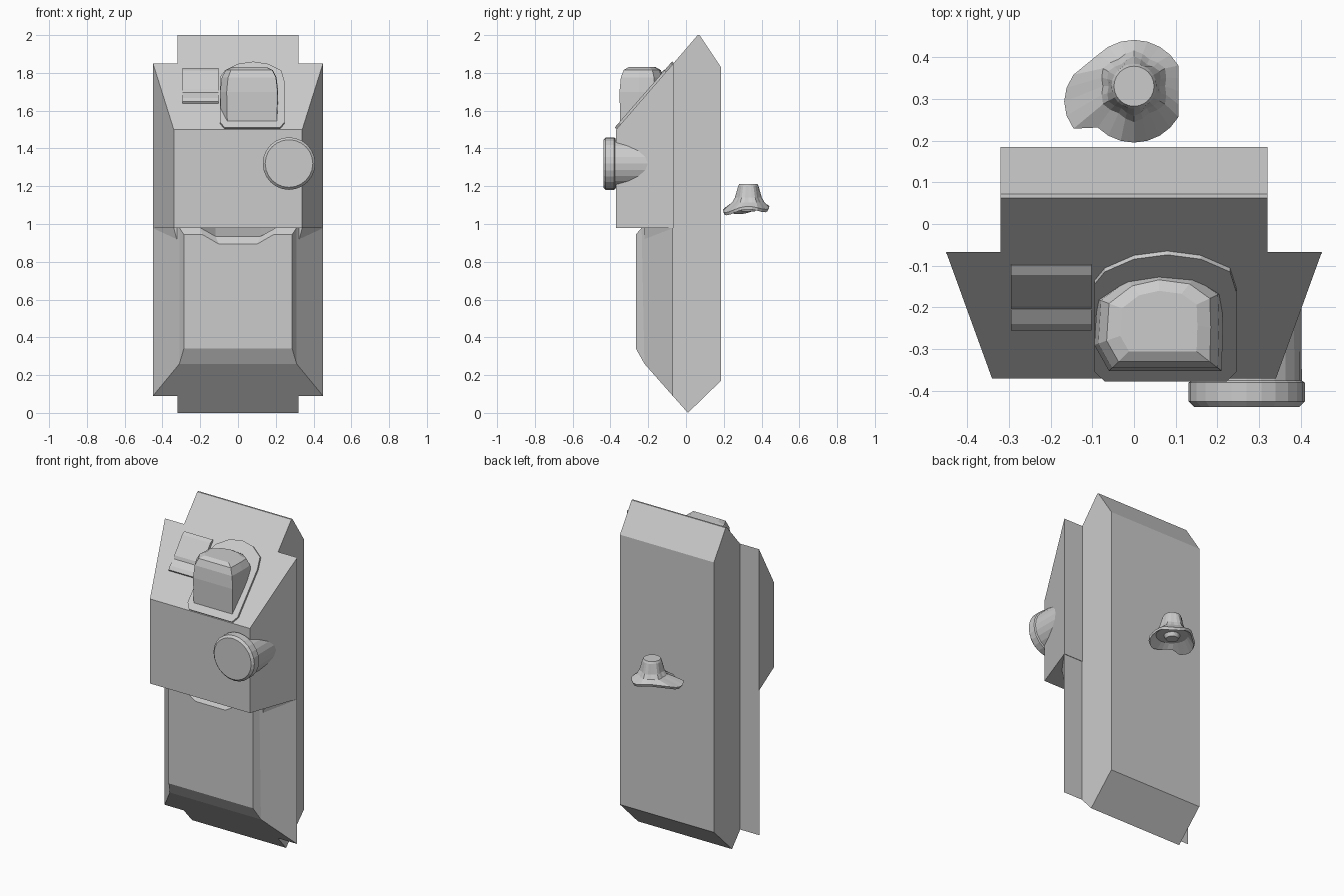
import bpy, bmesh, math


def loft(name, rings, cap_start=True, cap_end=True):
    """Skin a list of closed rings (same point count) into one flat-shaded solid."""
    bm = bmesh.new()
    rows = [[bm.verts.new(p) for p in ring] for ring in rings]
    n = len(rows[0])
    for a, b in zip(rows, rows[1:]):
        for i in range(n):
            j = (i + 1) % n
            bm.faces.new((a[i], a[j], b[j], b[i]))
    if cap_start:
        bm.faces.new(rows[0][::-1])
    if cap_end:
        bm.faces.new(rows[-1])
    bmesh.ops.recalc_face_normals(bm, faces=bm.faces[:])
    me = bpy.data.meshes.new(name)
    bm.to_mesh(me)
    bm.free()
    ob = bpy.data.objects.new(name, me)
    bpy.context.collection.objects.link(ob)
    return ob


def extrude_x(name, profile, x0, x1):
    return loft(name, [[(x, y, z) for y, z in profile] for x in (x0, x1)])


def slope_y(z):
    """y of the sloped console top at height z."""
    return 0.065 - 0.87 * (2 - z)


# rear slab with pointed top and bottom
extrude_x("rear_slab", [(0.01, 0), (0.185, 0.17), (0.185, 1.83), (0.072, 2.0),
                        (0.062, 2.0), (-0.067, 1.85), (-0.07, 0.09)], -0.32, 0.32)

# upper console block, tapering to the front
loft("upper_block", [
    [(-0.45, -0.067, 0.98), (0.45, -0.067, 0.98), (0.45, -0.067, 1.85), (-0.45, -0.067, 1.85)],
    [(-0.34, -0.37, 0.98), (0.34, -0.37, 0.98), (0.34, -0.37, 1.5), (-0.34, -0.37, 1.5)]])


# lower panel with chamfered edges and a notch in its top edge
def panel_ring(w, yb, yt, zb, zt, notch, a, b):
    right = [(w, yb, zb), (w, yt, zt), (a, yt, zt), (b, yt, notch)]
    return right + [(-x, y, z) for x, y, z in reversed(right)]


loft("lower_panel", [
    panel_ring(0.45, -0.07, -0.07, 0.09, 0.98, 0.98, 0.2, 0.12),
    panel_ring(0.31, -0.22, -0.235, 0.26, 0.98, 0.935, 0.2, 0.12),
    panel_ring(0.287, -0.265, -0.265, 0.34, 0.945, 0.893, 0.19, 0.1)])

# small corner gussets under the block
for s, side in ((-1, "left"), (1, "right")):
    loft("gusset_" + side, [
        [(s * 0.45, -0.07, 0.978), (s * 0.325, -0.22, 0.92), (s * 0.34, -0.22, 0.981)],
        [(s * 0.33, -0.07, 0.979), (s * 0.29, -0.22, 0.92), (s * 0.29, -0.22, 0.981)]])

# round side button
N = 24
loft("round_button", [
    [(0.27 + r * math.cos(2 * math.pi * i / N), y, 1.32 + r * math.sin(2 * math.pi * i / N))
     for i in range(N)]
    for r, y in ((0.13, -0.1), (0.132, -0.375), (0.139, -0.38), (0.139, -0.425), (0.126, -0.438))])

# thin base plate lying on the slope
plate = [(-0.095, 1.53), (-0.07, 1.503), (0.222, 1.503), (0.245, 1.53), (0.245, 1.75),
         (0.23, 1.805), (0.16, 1.84), (0.08, 1.852), (0, 1.84), (-0.07, 1.805), (-0.095, 1.77)]
loft("knob_plate", [[(x, slope_y(z) + d, z + 0.8 * -d) for x, z in plate]
                    for d in (0.015, -0.01)])

# domed knob standing on the plate
outline = [(-0.06, -0.352), (0.21, -0.352), (0.213, -0.25), (0.21, -0.165), (0.15, -0.122),
           (0.06, -0.11), (-0.02, -0.128), (-0.088, -0.18), (-0.095, -0.29)]
CX, CY = 0.06, -0.235
loft("domed_knob", [
    [(CX + (x - CX) * k, CY + (y - CY) * k, z) for x, y in outline]
    for k, z in ((0.97, 1.535), (1.0, 1.70), (0.94, 1.775), (0.81, 1.815), (0.6, 1.83))])

# rocker switch on the slope
extrude_x("rocker_switch", [(-0.09, 1.80), (-0.1, 1.825), (-0.122, 1.812), (-0.197, 1.715),
                            (-0.203, 1.695), (-0.24, 1.668), (-0.255, 1.648), (-0.245, 1.632)],
          -0.295, -0.102)


# floating cap behind the slab: flared skirt with a flat side and a lobe
def cap_ring(r, z, flute=0.0, skirt=False):
    pts = []
    for i in range(24):
        a = 2 * math.pi * i / 24
        k = r * (1 + flute * math.cos(6 * a + math.pi))
        x, y, zz = k * math.cos(a), k * math.sin(a), z
        if skirt:
            if abs(a - math.pi) < 0.75:
                x, y = x * 1.36 + 0.0, y * 1.05 - 0.025
            x = min(x, 0.107)
            zz += 0.012 * math.cos(3 * a) + 0.08 * y
        pts.append((x, 0.318 + y + (0 if skirt else 0.012), zz))
    return pts


loft("floating_cap", [
    cap_ring(0.035, 1.066), cap_ring(0.045, 1.088), cap_ring(0.09, 1.09),
    cap_ring(0.117, 1.066, skirt=True), cap_ring(0.123, 1.081, skirt=True),
    cap_ring(0.08, 1.115, 0.07), cap_ring(0.066, 1.14, 0.08), cap_ring(0.054, 1.2),
    cap_ring(0.048, 1.212), cap_ring(0.035, 1.212)])
